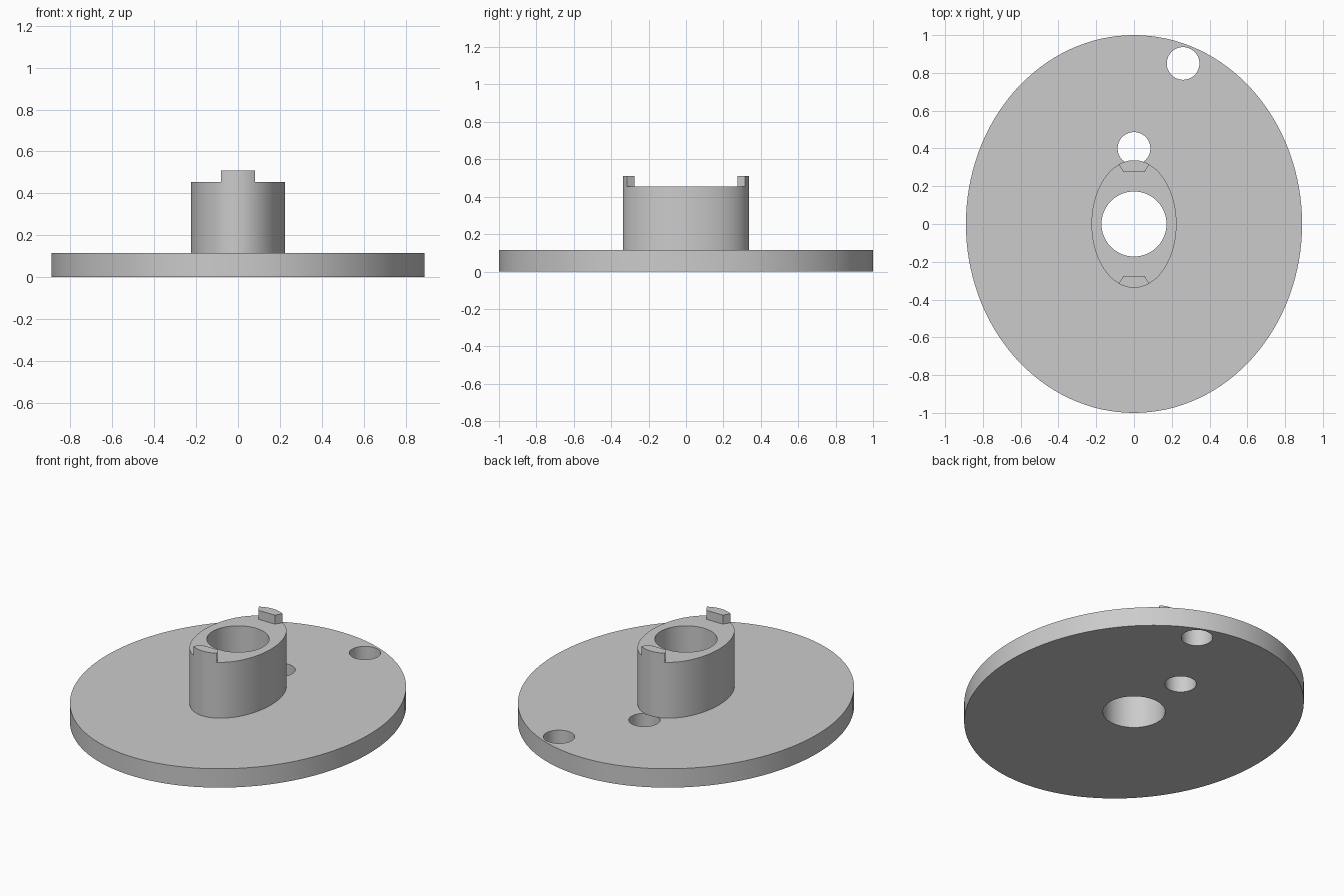
import bpy
import bmesh
import math

if "Cube" in bpy.data.objects:
    bpy.data.objects.remove(bpy.data.objects["Cube"])

SEG = 128
PLATE_TOP, HUB_TOP, TAB_TOP = 0.115, 0.455, 0.51
HUB_RX, HUB_RY = 0.225, 0.3375

metal = bpy.data.materials.new("light grey")
metal.diffuse_color = (0.6, 0.6, 0.6, 1.0)
metal.use_nodes = True
metal.node_tree.nodes["Principled BSDF"].inputs["Base Color"].default_value = metal.diffuse_color


def ellipse(rx, ry, cx=0.0, cy=0.0):
    return [(cx + rx * math.cos(2 * math.pi * i / SEG),
             cy + ry * math.sin(2 * math.pi * i / SEG)) for i in range(SEG)]


def prism(name, outline, z0, z1):
    """Extrude a counter-clockwise outline from z0 to z1."""
    bm = bmesh.new()
    face = bm.faces.new([bm.verts.new((x, y, z0)) for x, y in outline])
    top = bmesh.ops.extrude_face_region(bm, geom=[face], use_keep_orig=True)["geom"]
    for v in top:
        if isinstance(v, bmesh.types.BMVert):
            v.co.z = z1
    bmesh.ops.recalc_face_normals(bm, faces=bm.faces)
    mesh = bpy.data.meshes.new(name)
    bm.to_mesh(mesh)
    bm.free()
    mesh.materials.append(metal)
    obj = bpy.data.objects.new(name, mesh)
    bpy.context.collection.objects.link(obj)
    return obj


def activate(obj):
    bpy.ops.object.select_all(action='DESELECT')
    obj.select_set(True)
    bpy.context.view_layer.objects.active = obj


def drill(obj, r, cx, cy):
    """Cut a vertical round hole."""
    cutter = prism("hole_cutter", ellipse(r, r, cx, cy), -0.2, 0.8)
    cutter.hide_render = True
    mod = obj.modifiers.new("hole", 'BOOLEAN')
    mod.operation, mod.solver, mod.object = 'DIFFERENCE', 'EXACT', cutter
    activate(obj)
    bpy.ops.object.modifier_apply(modifier=mod.name)
    bpy.data.objects.remove(cutter)


# Oval base plate with the bore and two small holes
plate = prism("base_plate", ellipse(0.89, 1.0), 0, PLATE_TOP)
for r, cx, cy in ((0.172, 0, 0), (0.0865, 0, 0.4), (0.0865, 0.26, 0.85)):
    drill(plate, r, cx, cy)

# Oval hub with the bore
hub = prism("hub", ellipse(HUB_RX, HUB_RY), PLATE_TOP, HUB_TOP)
drill(hub, 0.172, 0, 0)

# Drive tabs: narrow inner edge, outer edge following the hub
arc = [0.08 - 0.16 * i / 16 for i in range(17)]
tab_outline = [(-0.056, 0.275), (0.056, 0.275)]
tab_outline += [(x, HUB_RY * math.sqrt(1 - (x / HUB_RX) ** 2)) for x in arc]
tabs = [prism("back_tab", tab_outline, HUB_TOP, TAB_TOP),
        prism("front_tab", [(-x, -y) for x, y in tab_outline], HUB_TOP, TAB_TOP)]

for part in [plate, hub] + tabs:
    activate(part)
    bpy.ops.object.shade_smooth_by_angle(angle=math.radians(30))
